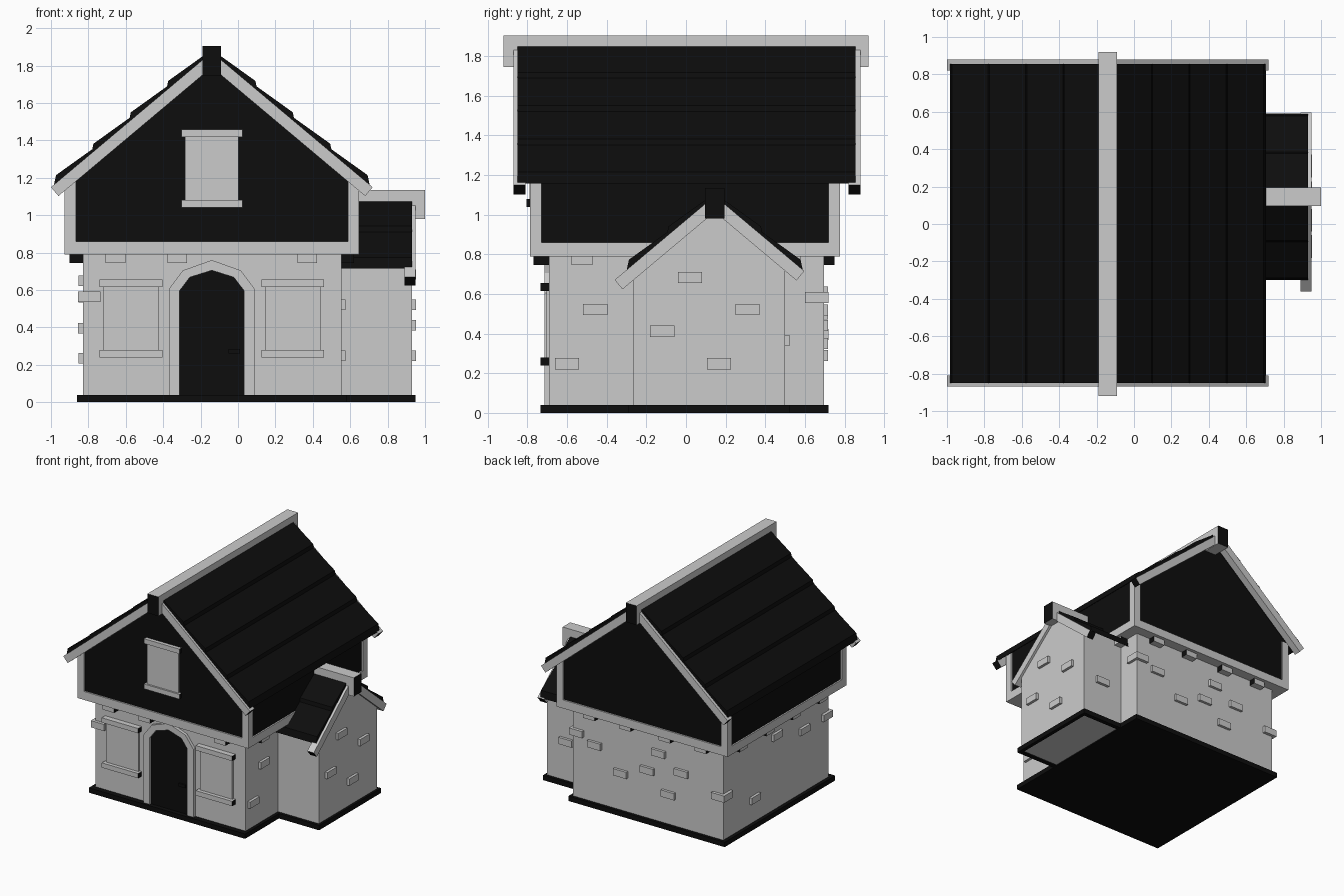
import bpy, bmesh

if "Cube" in bpy.data.objects:
    bpy.data.objects.remove(bpy.data.objects["Cube"])

dark = bpy.data.materials.new("dark")
dark.diffuse_color = (0.004, 0.004, 0.004, 1)
dark.use_nodes = True
dark.node_tree.nodes["Principled BSDF"].inputs["Base Color"].default_value = dark.diffuse_color
plain = bpy.data.materials.new("plain")
plain.diffuse_color = (0.8, 0.8, 0.8, 1)
plain.use_nodes = True
plain.node_tree.nodes["Principled BSDF"].inputs["Base Color"].default_value = plain.diffuse_color
ALL = range(99)


def prism(name, pts, axis, a0, a1, black=()):
    """Extrude an outline (xz if axis is y, yz if axis is x).
    Faces: 0, 1 = caps, 2.. = sides in outline order; 'black' lists the dark ones."""
    n = len(pts)
    place = (lambda p, a: (p[0], a, p[1])) if axis == 'y' else (lambda p, a: (a, p[0], p[1]))
    verts = [place(p, a) for a in (a0, a1) for p in pts]
    faces = [list(range(n)), list(range(n, 2 * n))]
    faces += [[i, (i + 1) % n, n + (i + 1) % n, n + i] for i in range(n)]
    me = bpy.data.meshes.new(name)
    me.from_pydata(verts, [], faces)
    if len(black):
        me.materials.append(plain)
        me.materials.append(dark)
        for f in me.polygons:
            f.material_index = int(f.index in black)
    bm = bmesh.new()
    bm.from_mesh(me)
    bmesh.ops.recalc_face_normals(bm, faces=bm.faces)
    bm.to_mesh(me)
    bm.free()
    ob = bpy.data.objects.new(name, me)
    bpy.context.collection.objects.link(ob)
    return ob


def box(name, x0, x1, y0, y1, z0, z1, black=()):
    return prism(name, [(x0, z0), (x1, z0), (x1, z1), (x0, z1)], 'y', y0, y1, black)


XF, YF = (3, 5), (0, 1)      # box faces pointing along x / along y
CX, S = -0.14, 0.84          # main ridge position, roof slope
AZ = 1.872                   # apex of the main roof underside
EY, EZ = 0.145, 1.095        # side wing ridge position and apex

# Ground floor and footing
box("footing", CX - .72, CX + .72, -.735, .72, 0, .04, ALL)
box("ground_floor", CX - .69, CX + .693, -.69, .695, .03, .80)

# Side wing with gable wall and its footing rim
y0, y1 = -.265, .50
prism("wing_walls", [(y0, .01), (y1, .01), (y1, EZ - (y1 - EY) * S), (EY, EZ),
                     (y0, EZ - (EY - y0) * S)], 'x', .54, .93)
box("wing_footing_front", .57, .95, y0 - .025, y0 + .01, 0, .04, ALL)
box("wing_footing_back", .57, .95, y1 - .01, y1 + .025, 0, .04, ALL)
box("wing_footing_side", .92, .95, y0, y1, 0, .04, ALL)

# Upper floor: dark gabled body in a pale timber frame
h = .775
prism("upper_floor", [(CX - h, .80), (CX + h, .80), (CX + h, AZ - h * S), (CX, AZ),
                      (CX - h, AZ - h * S)], 'y', -.775, .765, ALL)
X0, X1, Y0, Y1 = CX - .787, CX + .787, -.788, .778
for n, a, b in (("front", Y0, Y0 + .1), ("back", Y1 - .1, Y1)):
    box("sill_beam_" + n, X0, X1, a, b, .79, .86)
for n, a, b in (("left", X0, X0 + .1), ("right", X1 - .1, X1)):
    box("sill_beam_" + n, a, b, Y0, Y1, .79, .86)
for x in (X0, X1 - .06):
    for y in (Y0, Y1 - .06):
        box("corner_post", x, x + .06, y, y + .06, .86, 1.21)


def roof(name, c, apex, axis, rows, low, step, a0, a1):
    """Overlapping plank rows on one slope for each side."""
    for s in (-1, 1):
        for i in range(rows):
            d0, d1 = low - step * i, low - step * (i + 1) - .005
            p0, p1 = apex - d0 * S, apex - d1 * S
            prism(name, [(c + s * d0, p0 - .005), (c + s * d1, p1 - .005),
                         (c + s * d1, p1 + .018), (c + s * (d0 - .012), p0 + .052)],
                  axis, a0, a1, ALL)


def barge(name, c, apex, axis, d, s, a0, a1):
    """Sloping verge board with a dark cut end."""
    z = apex - d * S
    prism(name, [(c + s * d, z), (c + s * (d - .04), z - .047), (c, apex - .081), (c, apex)],
          axis, a0, a1, (2,))


# Main roof
roof("roof_planks", CX, AZ, 'y', 4, .845, .2, -.85, .855)
for s in (-1, 1):
    barge("barge_front", CX, AZ, 'y', .86, s, -.87, -.81)
    barge("barge_back", CX, AZ, 'y', .86, s, .82, .88)
box("ridge_beam", CX - .05, CX + .05, -.92, .92, 1.745, 1.905, YF)

# Wing roof
roof("wing_roof_planks", EY, EZ, 'x', 2, .445, .2, .54, .93)
barge("wing_barge_front", EY, EZ, 'x', .505, -1, .89, .95)
barge("wing_barge_back", EY, EZ, 'x', .452, 1, .89, .95)
box("wing_ridge_beam", .55, 1.0, EY - .05, EY + .05, .98, 1.135, XF)

# Joist ends under the upper floor
for x in (.37, .04, -.325, -.655):
    if x != .04:
        box("joist_end", x - .053, x + .053, -.77, -.68, .745, .79, XF)
    box("joist_end", x - .053, x + .053, .68, .75, .745, .79, XF)
for y in (-.525, -.175, .175, .525):
    box("joist_end", -.90, -.82, y - .053, y + .053, .745, .79, YF)
    if abs(y) > .5:
        box("joist_end", .54, .62, y - .053, y + .053, .745, .79, YF)


# Shuttered windows
def window(cx, half, yw, z0, z1, out):
    box("shutter", cx - half + .02, cx + half - .02, yw - .015, yw + .03, z0, z1)
    for z in (z0 - .04, z1):
        box("window_rail", cx - half, cx + half, yw - out, yw + .03, z, z + .04, XF)


window(CX - .4325, .168, -.69, .28, .615, .045)
window(CX + .4325, .168, -.69, .28, .615, .045)
window(CX, .163, -.775, 1.08, 1.417, .03)

# Arched doorway
outer = [(-.23, .04), (-.23, .605), (-.155, .705), (0, .76), (.155, .705), (.23, .605), (.23, .04)]
inner = [(-.173, .04), (-.173, .595), (-.118, .668), (0, .705), (.118, .668), (.173, .595), (.173, .04)]
shift = lambda pts: [(CX + x, z) for x, z in pts]
prism("door_frame", shift(outer + inner[::-1]), 'y', -.715, -.68)
prism("door", shift(inner), 'y', -.698, -.68, ALL)
box("door_handle", -.05, .01, -.712, -.69, .26, .285, ALL)


# Raised bricks: on x-facing walls and y-facing walls
def brick_x(x, y, z):
    box("brick", x - .022, x + .022, y - .061, y + .061, z - .028, z + .028)


def brick_y(x, y, z):
    box("brick", x - .061, x + .061, y - .022, y + .022, z - .028, z + .028)


for y, z in ((-.458, .522), (-.60, .248)):
    brick_x(.553, y, z)
for y, z in ((-.12, .412), (.02, .683), (.31, .522), (.167, .248)):
    brick_x(.93, y, z)
for y, z in ((0, .65), (.29, .235), (-.36, .56)):
    brick_x(-.83, y, z)
for x, z in ((.35, .52), (.11, .35), (-.135, .44), (-.24, .61), (-.33, .29), (-.45, .50)):
    brick_y(x, .695, z)
brick_y(.75, .50, .365)
# Corner bricks
for x, y, z in ((-.795, -.655, .565), (.515, .66, .582), (-.795, .66, .395)):
    box("corner_brick", x - .06, x + .06, y - .06, y + .06, z - .028, z + .028)
